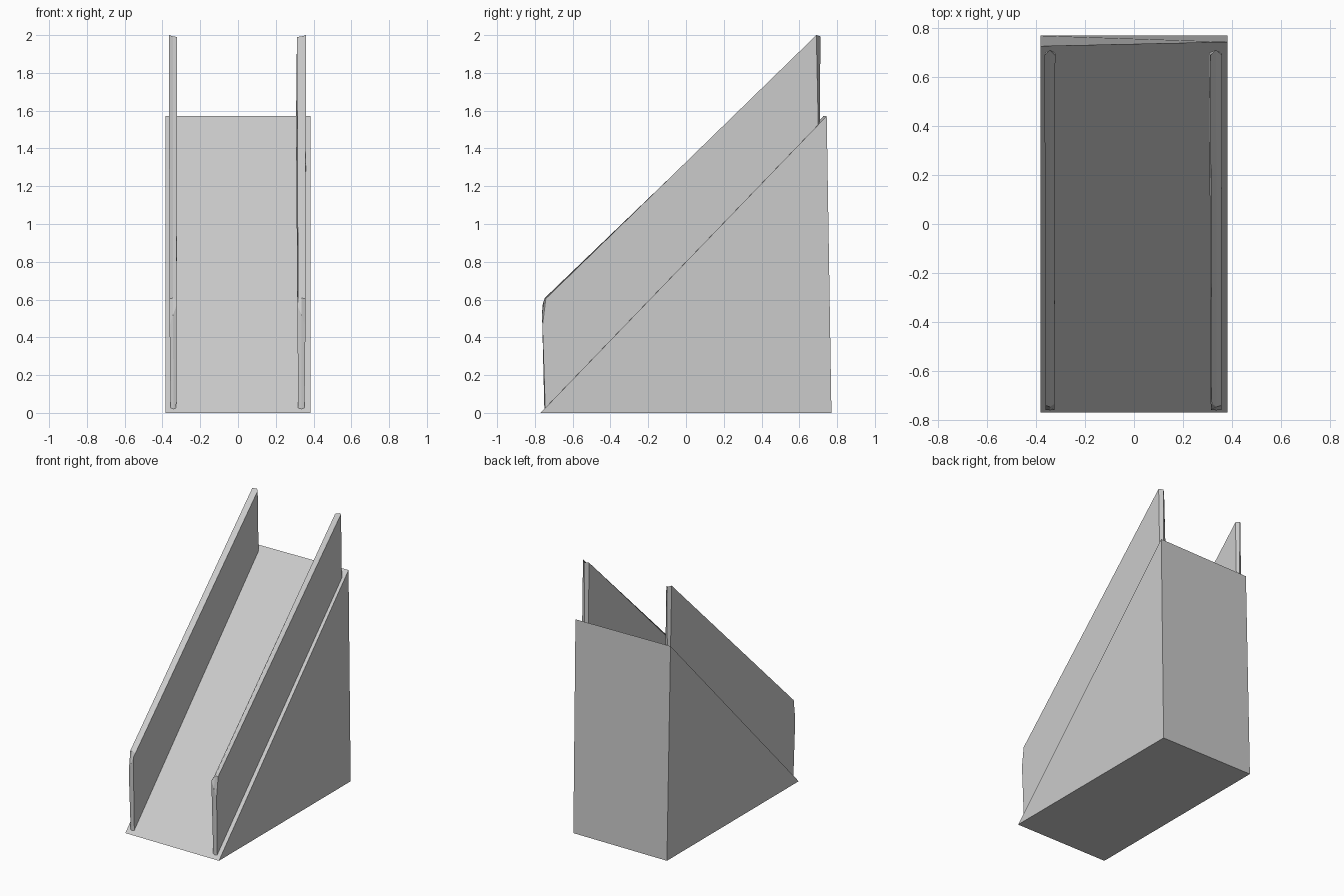
import bpy

if "Cube" in bpy.data.objects:
    bpy.data.objects.remove(bpy.data.objects["Cube"])


def loft(name, loops):
    """Join matching closed loops into a capped solid."""
    n = len(loops[0])
    verts = [p for loop in loops for p in loop]
    faces = [list(range(n))[::-1],
             list(range((len(loops) - 1) * n, len(loops) * n))]
    for k in range(len(loops) - 1):
        for i in range(n):
            j = (i + 1) % n
            faces.append([k * n + i, k * n + j, (k + 1) * n + j, (k + 1) * n + i])
    mesh = bpy.data.meshes.new(name)
    mesh.from_pydata(verts, [], faces)
    obj = bpy.data.objects.new(name, mesh)
    bpy.context.collection.objects.link(obj)
    # Consistent outward normals
    bpy.context.view_layer.objects.active = obj
    obj.select_set(True)
    bpy.ops.object.mode_set(mode='EDIT')
    bpy.ops.mesh.select_all(action='SELECT')
    bpy.ops.mesh.normals_make_consistent(inside=False)
    bpy.ops.object.mode_set(mode='OBJECT')
    obj.select_set(False)
    return obj


# Wedge body, its back face leaning slightly forward
def wedge_side(x, top_y):
    return [(x, -0.77, 0), (x, 0.77, 0), (x, top_y, 1.572)]


loft("ramp_body", [wedge_side(-0.383, 0.728), wedge_side(0.383, 0.745)])


# Side rails: sloped panels with blunt front noses and a ridged back end
# points: front bottom, nose, front top, back top, back bottom
outer_yz = [(-0.745, 0.022), (-0.76, 0.46), (-0.742, 0.605), (0.69, 2.0), (0.70, 1.525)]
middle_yz = [(-0.75, 0.02), (-0.762, 0.52), (-0.748, 0.608), (0.712, 1.993), (0.708, 1.53)]
inner_yz = [(-0.745, 0.022), (-0.76, 0.57), (-0.735, 0.593), (0.69, 1.99), (0.70, 1.525)]


def rail(name, outer_x, inner_x):
    middle_x = [(a + b) / 2 for a, b in zip(outer_x, inner_x)]
    loft(name, [[(x, y, z) for x, (y, z) in zip(xs, yz)]
                for xs, yz in ((outer_x, outer_yz), (middle_x, middle_yz),
                               (inner_x, inner_yz))])


rail("left_rail", [-0.357, -0.362, -0.362, -0.366, -0.363],
     [-0.327, -0.325, -0.325, -0.322, -0.322])
rail("right_rail", [0.352, 0.357, 0.357, 0.360, 0.360],
     [0.319, 0.314, 0.318, 0.312, 0.307])
